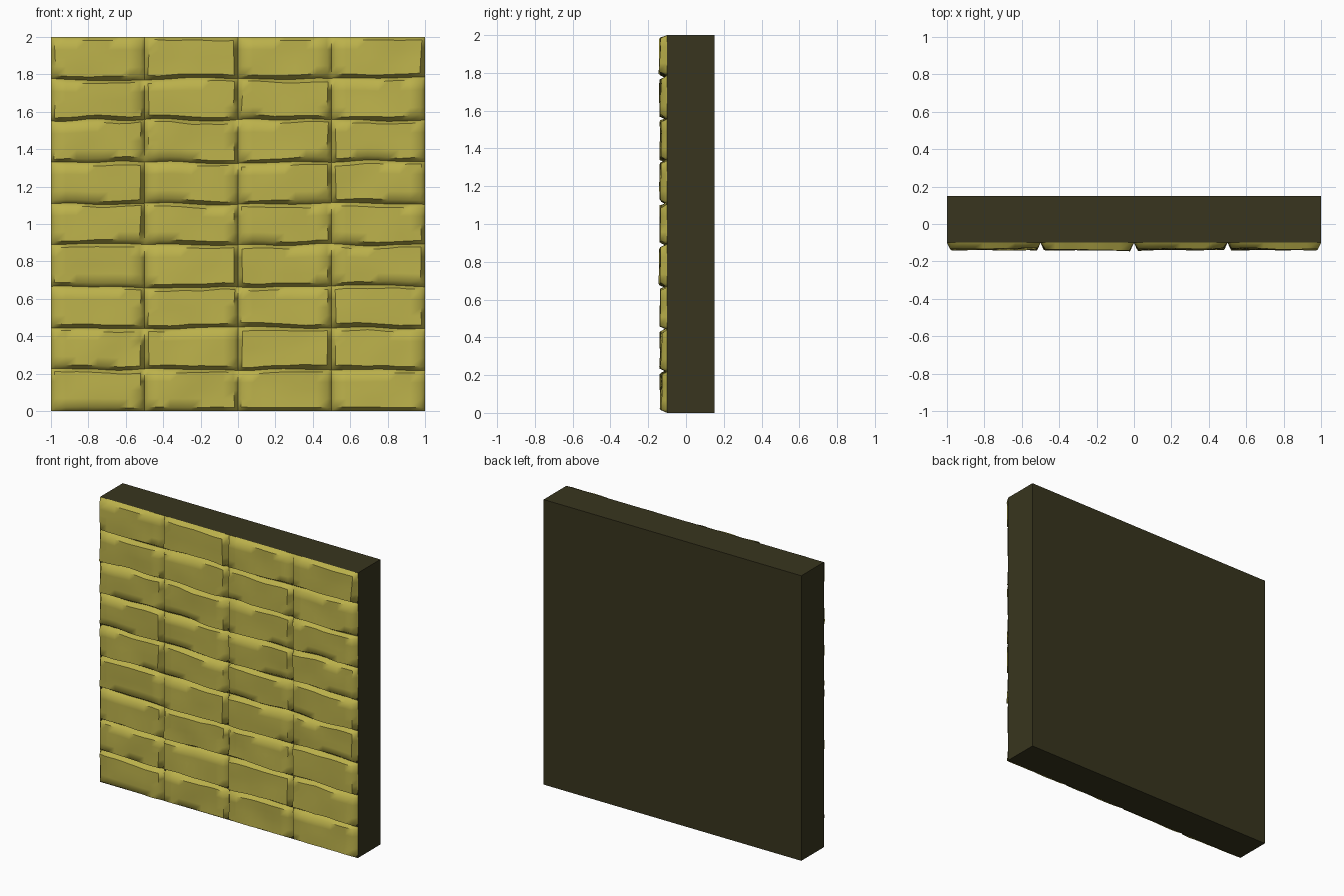
import bpy, bmesh, math, random
from mathutils import Vector, noise

if "Cube" in bpy.data.objects:
    bpy.data.objects.remove(bpy.data.objects["Cube"])

random.seed(7)
COLS, ROWS = 4, 9
FACE = -0.10                      # front plane of the backing slab
W, H = 2 / COLS, 2 / ROWS


def material(name, rgb):
    m = bpy.data.materials.new(name)
    m.diffuse_color = (*rgb, 1)
    m.use_nodes = True
    m.node_tree.nodes["Principled BSDF"].inputs["Base Color"].default_value = m.diffuse_color
    return m


def finish(bm, name, mat, angle):
    bmesh.ops.recalc_face_normals(bm, faces=bm.faces)
    me = bpy.data.meshes.new(name)
    bm.to_mesh(me)
    bm.free()
    ob = bpy.data.objects.new(name, me)
    bpy.context.collection.objects.link(ob)
    me.materials.append(mat)
    bpy.ops.object.select_all(action='DESELECT')
    ob.select_set(True)
    bpy.context.view_layer.objects.active = ob
    bpy.ops.object.shade_smooth_by_angle(angle=math.radians(angle))
    return ob


# Wavy horizontal joint height, straight at the slab's top and bottom
def joint(j, x):
    if j in (0, ROWS):
        return j * H
    return j * H + 0.016 * noise.noise(Vector((x * 4.5, j * 3.7, 0.5)))


# One rough stone: bevelled cushion with a wavy face leaning out at its foot
def stone(bm, c, r):
    x0 = -1 + c * W
    seed = Vector((c * 5.3, r * 7.1, 2.0))
    us = [0, 0.045] + [0.045 + 0.91 * i / 8 for i in range(1, 8)] + [0.955, 1]
    vs = [0, 0.09, 0.3, 0.5, 0.7, 0.92, 1]
    depth = random.uniform(0.032, 0.039)
    lean = random.uniform(-0.002, 0.010)
    turn = random.uniform(-0.005, 0.005)
    skew = [random.uniform(-0.012, 0.016) for _ in range(4)]
    grid = []
    for j, v in enumerate(vs):
        row = []
        for i, u in enumerate(us):
            x = x0 + u * W
            lo, hi = joint(r, x), joint(r + 1, x)
            z = lo + (hi - lo) * v
            y = FACE
            if 0 < i < len(us) - 1 and 0 < j < len(vs) - 1:
                wob = noise.noise(Vector((u * 2.6, v * 1.2, 0)) + seed)
                y -= depth + lean * (0.5 - v) + turn * (u - 0.5) * 2 + 0.008 * wob
                if i == 1:
                    x += skew[0] * (v - 0.5)
                if i == len(us) - 2:
                    x += skew[1] * (v - 0.5)
                if j in (1, len(vs) - 2):
                    s = skew[2] if j == 1 else skew[3]
                    z += s * (u - 0.5) * 0.8
                    z += 0.006 * noise.noise(Vector((u * 4, j * 2.0, 4)) + seed)
            row.append(bm.verts.new((x, y, z)))
        grid.append(row)
    for a, b in zip(grid, grid[1:]):
        for i in range(len(a) - 1):
            bm.faces.new((a[i], a[i + 1], b[i + 1], b[i]))


# Stone facing
bm = bmesh.new()
for r in range(ROWS):
    for c in range(COLS):
        stone(bm, c, r)
bmesh.ops.remove_doubles(bm, verts=bm.verts, dist=1e-4)
bm.normal_update()
facing = finish(bm, "stone_facing", material("ochre_stone", (0.50, 0.44, 0.07)), 58)
if sum(p.normal.y for p in facing.data.polygons) > 0:
    facing.data.flip_normals()

# Backing slab
bm = bmesh.new()
bmesh.ops.create_cube(bm, size=1)
for v in bm.verts:
    v.co = Vector((v.co.x * 2, v.co.y * 0.25 + 0.025, v.co.z * 2 + 1))
finish(bm, "backing_slab", material("dark_mortar", (0.04, 0.036, 0.013)), 30)
